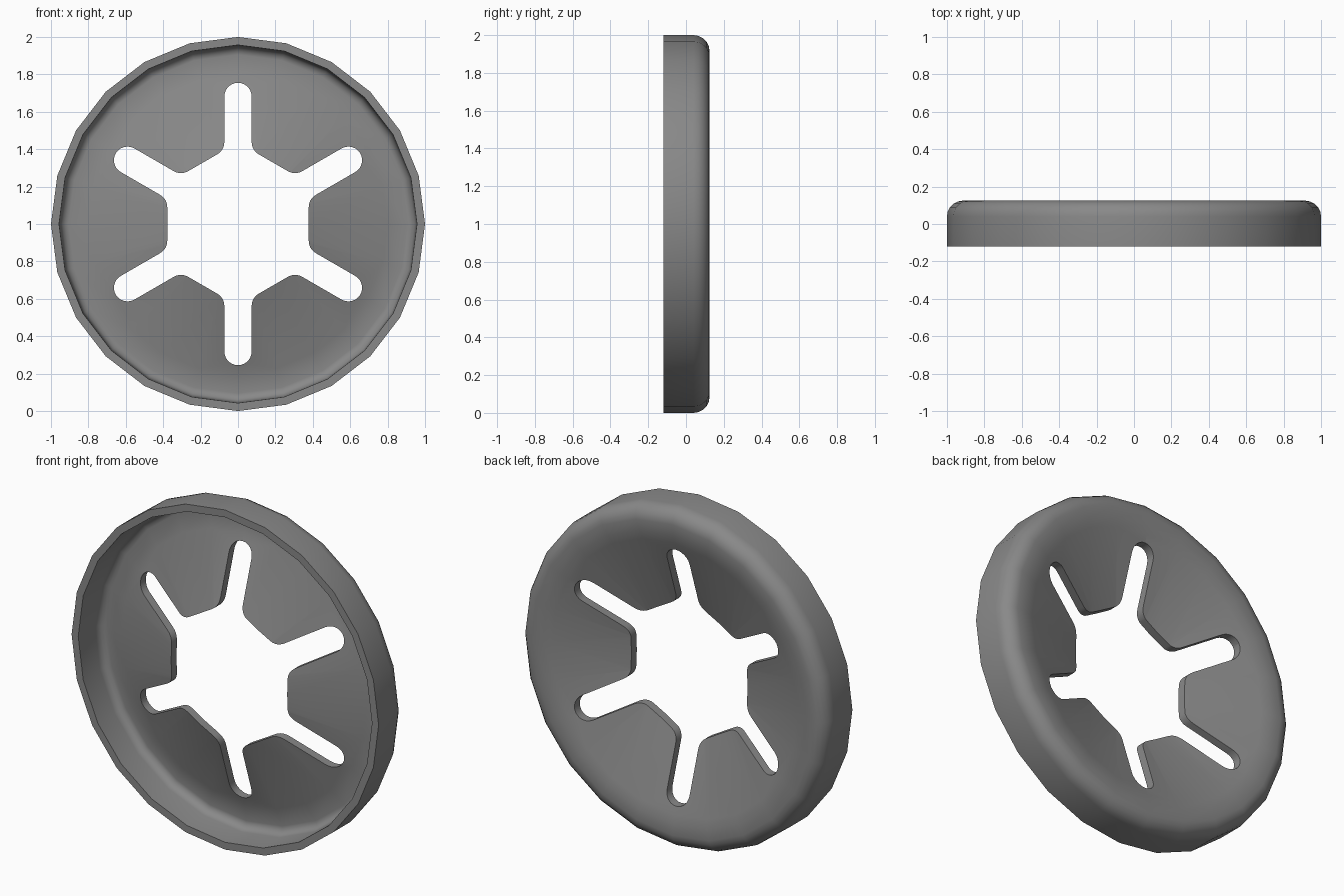
import bpy, bmesh, math
from mathutils import Vector

if "Cube" in bpy.data.objects:
    bpy.data.objects.remove(bpy.data.objects["Cube"])

SEG = 24
CZ = 1.0


def make_object(name, bm):
    bmesh.ops.recalc_face_normals(bm, faces=bm.faces[:])
    me = bpy.data.meshes.new(name)
    bm.to_mesh(me)
    bm.free()
    ob = bpy.data.objects.new(name, me)
    bpy.context.collection.objects.link(ob)
    return ob


def arc(cx, cy, r, a0, a1, n):
    return [(cx + r * math.cos(math.radians(a0 + (a1 - a0) * i / n)),
             cy + r * math.sin(math.radians(a0 + (a1 - a0) * i / n))) for i in range(n + 1)]


# Dished washer: closed (radius, y) profile revolved about the y axis
profile = [(0.30, -0.058), (0.80, 0.107), (0.85, 0.120)]      # back of cone
profile += arc(0.915, 0.04, 0.085, 90, 0, 5)                  # rounded back edge
profile += [(1.0, -0.12), (0.957, -0.12)]                     # outer wall and rim
profile += arc(0.905, 0.03, 0.047, 0, 90, 4)                  # inner fillet
profile += [(0.80, 0.057), (0.30, -0.108)]                    # front of cone

bm = bmesh.new()
rings = []
for s in range(SEG):
    a = 2 * math.pi * s / SEG
    rings.append([bm.verts.new((r * math.cos(a), y, CZ + r * math.sin(a))) for r, y in profile])
n = len(profile)
for s in range(SEG):
    p, q = rings[s], rings[(s + 1) % SEG]
    for i in range(n):
        j = (i + 1) % n
        bm.faces.new((p[i], p[j], q[j], q[i]))
washer = make_object("slotted_washer", bm)

# Star cutter: hexagonal hole with six round-ended slots
H, END, APO, T = 0.073, 0.755, 0.378, 0.046


def bend(sign):
    # rounded finger corner, from the hexagon flat into the slot side
    c = Vector((APO / math.cos(math.pi / 6) - H * math.tan(math.pi / 6), sign * H))
    a = c + T * Vector((-0.5, sign * 0.866))
    b = c + T * Vector((1, 0))
    return [tuple((1 - t) ** 2 * a + 2 * t * (1 - t) * c + t * t * b)
            for t in [i / 6 for i in range(7)]]


sector = bend(-1) + arc(END - H, 0, H, -90, 90, 12) + bend(1)[::-1]
bm = bmesh.new()
front, back = [], []
for k in range(6):
    a = math.radians(30 + 60 * k)
    for u, v in sector:
        x = u * math.cos(a) - v * math.sin(a)
        z = u * math.sin(a) + v * math.cos(a) + CZ
        front.append(bm.verts.new((x, -0.5, z)))
        back.append(bm.verts.new((x, 0.5, z)))
m = len(front)
bm.faces.new(front)
bm.faces.new(back[::-1])
for i in range(m):
    j = (i + 1) % m
    bm.faces.new((front[i], back[i], back[j], front[j]))
cutter = make_object("star_cutter", bm)

# Cut the star, then drop the helper
mod = washer.modifiers.new("star_hole", 'BOOLEAN')
mod.operation = 'DIFFERENCE'
mod.solver = 'EXACT'
mod.object = cutter
bpy.context.view_layer.objects.active = washer
washer.select_set(True)
bpy.ops.object.modifier_apply(modifier=mod.name)
bpy.data.objects.remove(cutter)

# Grey metal, smooth with sharp rim and cut edges
mat = bpy.data.materials.new("grey_metal")
mat.diffuse_color = (0.25, 0.25, 0.25, 1)
mat.use_nodes = True
mat.node_tree.nodes["Principled BSDF"].inputs["Base Color"].default_value = mat.diffuse_color
washer.data.materials.clear()
washer.data.materials.append(mat)
for p in washer.data.polygons:
    p.material_index = 0
bpy.ops.object.select_all(action='DESELECT')
washer.select_set(True)
bpy.ops.object.shade_smooth_by_angle(angle=math.radians(35))
